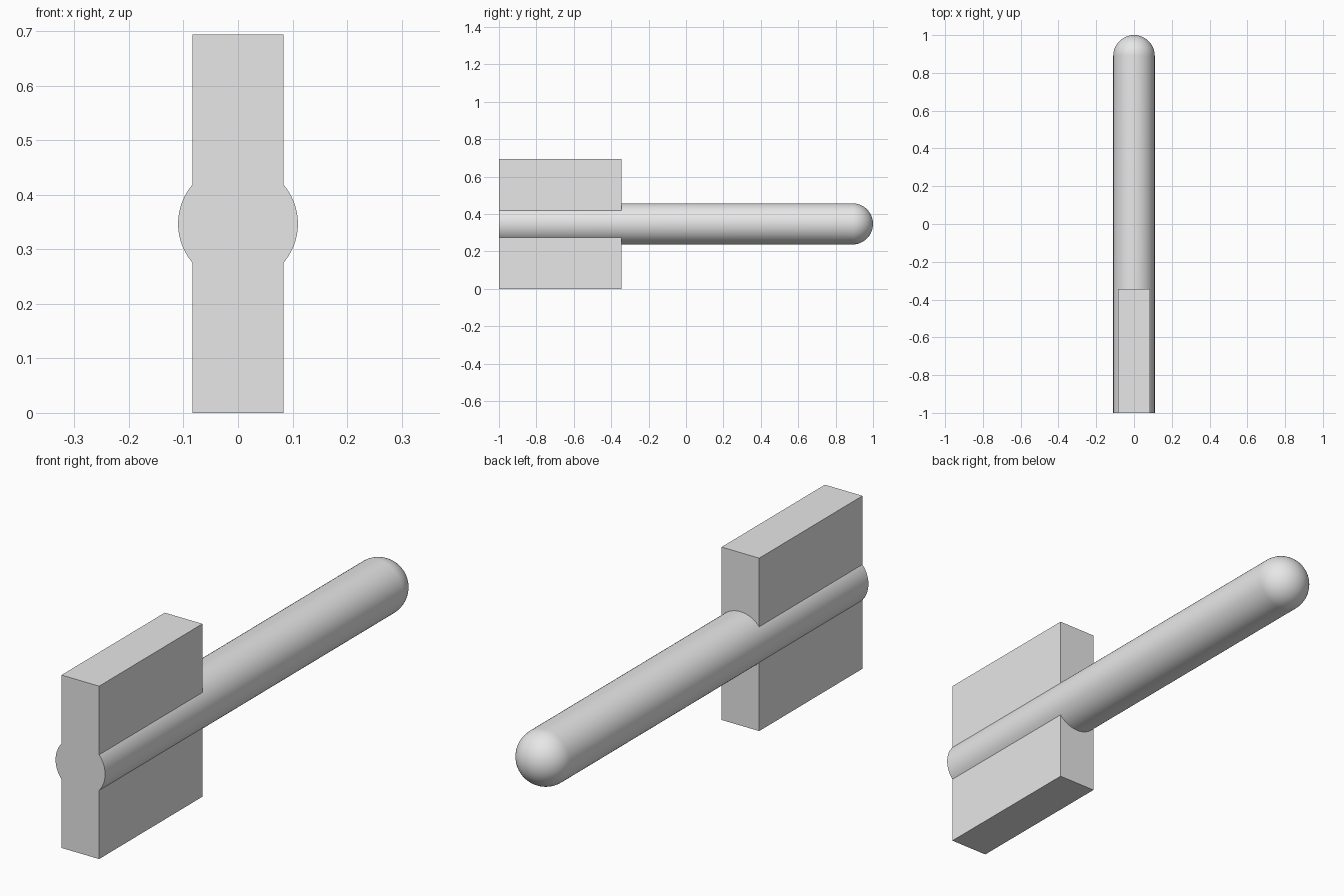
import bpy
import bmesh
import math
from mathutils import Vector

RADIUS = 0.11
AXIS_Z = 0.347
BLOCK_WIDTH = 0.167
BLOCK_BACK = -0.345
SIDES = 64

cube = bpy.data.objects.get("Cube")
if cube:
    bpy.data.objects.remove(cube, do_unlink=True)

grey = bpy.data.materials.new("light grey")
grey.use_nodes = True
colour = (0.8, 0.8, 0.8, 1)
grey.diffuse_color = colour
grey.node_tree.nodes["Principled BSDF"].inputs["Base Color"].default_value = colour


def add_object(name, bm):
    bmesh.ops.recalc_face_normals(bm, faces=bm.faces)
    mesh = bpy.data.meshes.new(name)
    bm.to_mesh(mesh)
    bm.free()
    mesh.materials.append(grey)
    obj = bpy.data.objects.new(name, mesh)
    bpy.context.collection.objects.link(obj)
    return obj


# Round rod: a flat front end and a domed back end, turned around the y axis
profile = [(0, -1), (RADIUS, -1)]
for i in range(17):
    a = i / 16 * math.pi / 2
    profile.append((RADIUS * math.cos(a), 1 - RADIUS + RADIUS * math.sin(a)))

bm = bmesh.new()
verts = [bm.verts.new((r, y, AXIS_Z)) for r, y in profile]
edges = [bm.edges.new(pair) for pair in zip(verts, verts[1:])]
bmesh.ops.spin(bm, geom=verts + edges, cent=(0, 0, AXIS_Z), axis=(0, 1, 0),
               angle=math.tau, steps=SIDES, use_duplicate=False)
bmesh.ops.remove_doubles(bm, verts=bm.verts, dist=0.0001)
rod = add_object("rod", bm)

bpy.ops.object.select_all(action="DESELECT")
rod.select_set(True)
bpy.context.view_layer.objects.active = rod
bpy.ops.object.shade_smooth_by_angle(angle=math.radians(30))

# Upright block around the front of the rod, flush with its flat end
bm = bmesh.new()
bmesh.ops.create_cube(bm, size=1)
bmesh.ops.scale(bm, verts=bm.verts,
                vec=Vector((BLOCK_WIDTH, BLOCK_BACK + 1, 2 * AXIS_Z)))
bmesh.ops.translate(bm, verts=bm.verts,
                    vec=Vector((0, (BLOCK_BACK - 1) / 2, AXIS_Z)))
add_object("block", bm)
